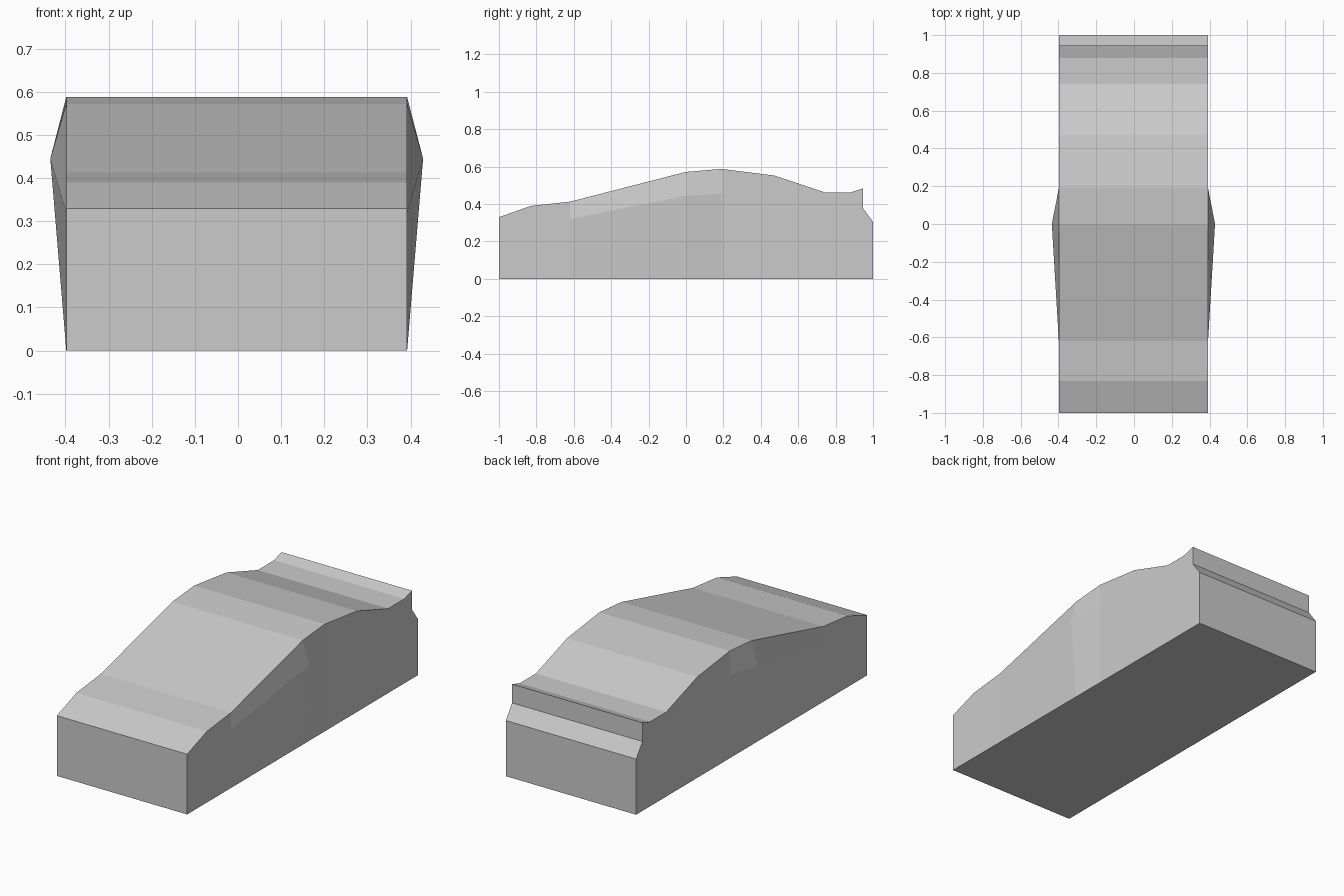
import bpy, bmesh

cube = bpy.data.objects.get("Cube")
if cube:
    bpy.data.objects.remove(cube, do_unlink=True)

# Body paint
paint = bpy.data.materials.new("light_grey")
paint.use_nodes = True
grey = (0.6, 0.6, 0.6, 1)
paint.diffuse_color = grey
paint.node_tree.nodes["Principled BSDF"].inputs["Base Color"].default_value = grey

LEFT, RIGHT, BULGE = 0.392, -0.398, 0.037

# Side outline (y, z), front to back, in three stretches
nose = [(-1, 0), (-1, 0.33), (-0.83, 0.39), (-0.62, 0.413)]
roof = [(-0.62, 0.413), (0, 0.572), (0.19, 0.588)]
tail = [(0.19, 0.588), (0.47, 0.553), (0.74, 0.463), (0.88, 0.463),
        (0.945, 0.483), (0.945, 0.38), (1, 0.305), (1, 0)]
belt = [(-0.62, 0.32), (0, 0.445), (0.19, 0.455)]
sill = [(y, 0) for y, z in roof]

bm = bmesh.new()
cache = {}


def vert(x, point):
    """Shared vertex on one side; the middle belt point bulges outward."""
    key = (x, point)
    if key not in cache:
        push = BULGE if point == belt[1] else 0
        cache[key] = bm.verts.new((x + (push if x > 0 else -push), *point))
    return cache[key]


# Side panels: nose, tail, and the two rows of door panels
panels = [nose + [belt[0], sill[0]], tail + [sill[2], belt[2]]]
for low, high in ((sill, belt), (belt, roof)):
    for i in range(2):
        panels.append([low[i], high[i], high[i + 1], low[i + 1]])
for x in (LEFT, RIGHT):
    for panel in panels:
        bm.faces.new([vert(x, p) for p in panel])

# Skin running across the body, closed along the underside
loop = nose + roof[1:] + tail[1:] + sill[::-1]
for a, b in zip(loop, loop[1:] + loop[:1]):
    bm.faces.new([vert(LEFT, a), vert(LEFT, b), vert(RIGHT, b), vert(RIGHT, a)])

bmesh.ops.recalc_face_normals(bm, faces=bm.faces)
mesh = bpy.data.meshes.new("car_body")
bm.to_mesh(mesh)
bm.free()
mesh.materials.append(paint)
body = bpy.data.objects.new("car_body", mesh)
bpy.context.collection.objects.link(body)
